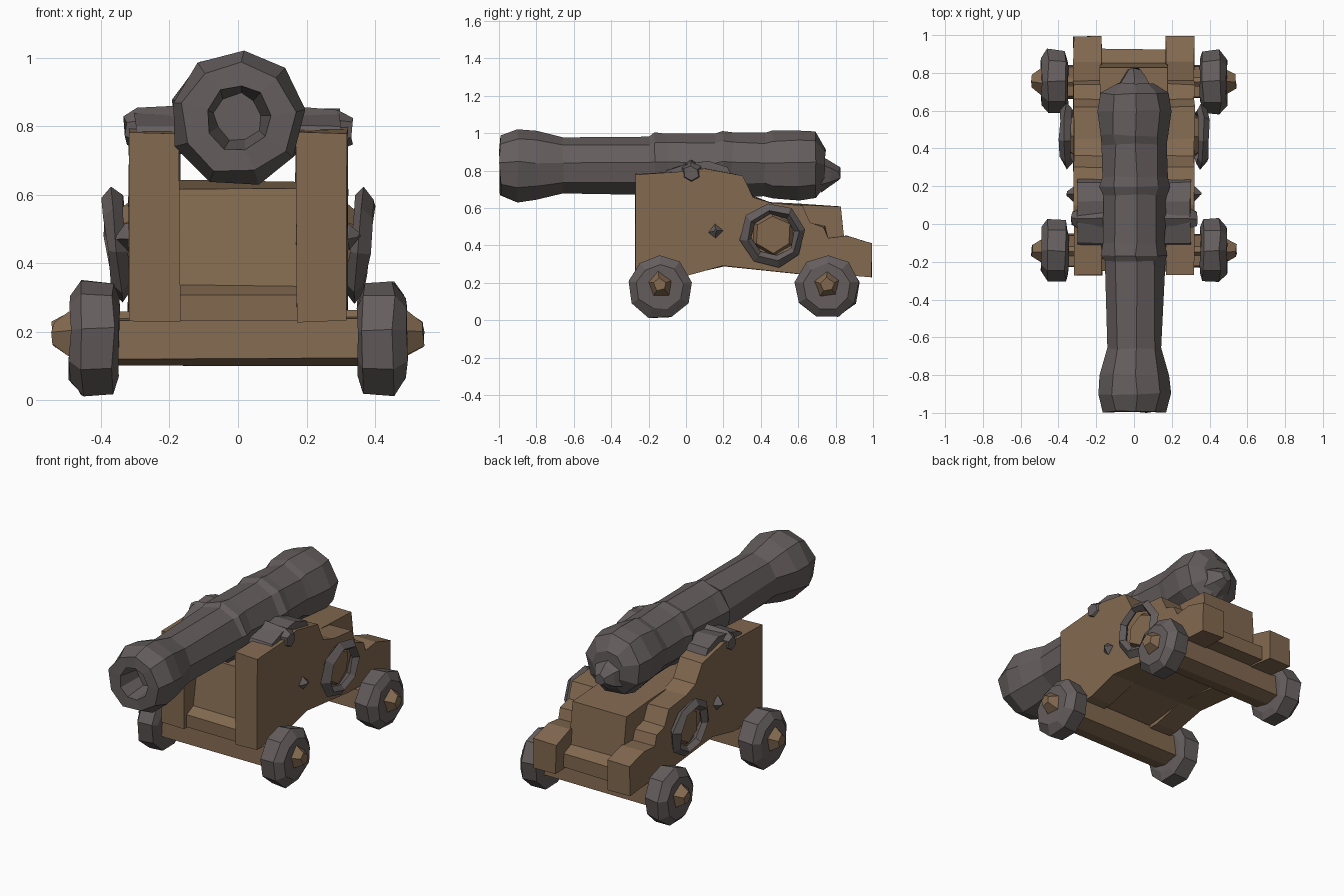
import bpy, bmesh, math, random
from mathutils import Vector

random.seed(4)
if "Cube" in bpy.data.objects:
    bpy.data.objects.remove(bpy.data.objects["Cube"], do_unlink=True)


def material(name, rgb):
    m = bpy.data.materials.new(name)
    m.use_nodes = True
    m.diffuse_color = (*rgb, 1)
    bsdf = m.node_tree.nodes["Principled BSDF"]
    bsdf.inputs["Base Color"].default_value = (*rgb, 1)
    bsdf.inputs["Roughness"].default_value = 0.9
    return m


IRON = material("dark iron", (0.130, 0.110, 0.110))
WOOD = material("brown wood", (0.225, 0.142, 0.080))


def finish(name, bm, mat, jitter=0):
    """Roughen the corners a little and make the object."""
    for v in bm.verts:
        v.co += Vector([random.uniform(-jitter, jitter) for _ in range(3)])
    bmesh.ops.recalc_face_normals(bm, faces=bm.faces)
    me = bpy.data.meshes.new(name)
    bm.to_mesh(me)
    bm.free()
    me.materials.append(mat)
    ob = bpy.data.objects.new(name, me)
    bpy.context.collection.objects.link(ob)
    return ob


def lathe(name, profile, centre, axis, mat, sides=8, turn=0.5, closed=False, jitter=0.006):
    """Spin (distance along axis, radius) points about an x or y axis."""
    bm = bmesh.new()
    rings = []
    for t, r in profile:
        ring = []
        for i in range(sides):
            a = (i + turn) * math.tau / sides
            u, w = r * math.cos(a), r * math.sin(a)
            p = (t, u, w) if axis == "x" else (u, t, w)
            ring.append(bm.verts.new(Vector(p) + Vector(centre)))
        rings.append(ring)
    pairs = list(zip(rings, rings[1:]))
    if closed:
        pairs.append((rings[-1], rings[0]))
    else:
        bm.faces.new(rings[0])
        bm.faces.new(rings[-1])
    for a, b in pairs:
        for i in range(sides):
            j = (i + 1) % sides
            bm.faces.new((a[i], a[j], b[j], b[i]))
    return finish(name, bm, mat, jitter)


def slab(name, outline, x0, x1, mat, jitter=0.004):
    """Extrude a (y, z) side outline from x0 to x1."""
    bm = bmesh.new()
    face = bm.faces.new([bm.verts.new((x0, y, z)) for y, z in outline])
    out = bmesh.ops.extrude_face_region(bm, geom=[face])
    for v in out["geom"]:
        if isinstance(v, bmesh.types.BMVert):
            v.co.x = x1
    return finish(name, bm, mat, jitter)


# Barrel: hollow bore, flared muzzle, reinforcing bands, rounded breech
lathe("barrel", [(-0.86, 0.07), (-0.995, 0.095), (-0.995, 0.165), (-0.9, 0.2),
                 (-0.8, 0.185), (-0.66, 0.15), (-0.2, 0.162), (-0.17, 0.18),
                 (-0.1, 0.168), (0.15, 0.172), (0.2, 0.188), (0.25, 0.175),
                 (0.42, 0.172), (0.47, 0.185), (0.6, 0.195), (0.69, 0.18),
                 (0.745, 0.1)],
      (0, 0, 0.825), "y", IRON, 9, 0.15)
lathe("breech_knob", [(0.72, 0.1), (0.77, 0.07), (0.82, 0.035)],
      (0, 0, 0.78), "y", IRON, 6)

# Carriage bed: front board, floor and rear ledge
slab("carriage_bed", [(-0.25, 0.23), (-0.25, 0.31), (-0.18, 0.335), (-0.13, 0.62),
                      (0.2, 0.64), (0.6, 0.62), (0.83, 0.605), (0.85, 0.36),
                      (0.925, 0.33), (0.925, 0.25), (0.6, 0.26), (0.2, 0.29)],
     -0.18, 0.18, WOOD)

cheek = [(-0.27, 0.23), (-0.27, 0.78), (-0.05, 0.79), (0.1, 0.815), (0.3, 0.77),
         (0.36, 0.66), (0.45, 0.63), (0.62, 0.61), (0.66, 0.52), (0.74, 0.5),
         (0.76, 0.44), (0.86, 0.45), (0.995, 0.41), (0.995, 0.23), (0.84, 0.24),
         (0.6, 0.25), (0.2, 0.29), (0, 0.24)]
wheel = [(-0.07, 0.12), (-0.055, 0.165), (0.035, 0.172), (0.07, 0.125)]

for side, label in ((1, "left"), (-1, "right")):
    # Stepped side cheek
    slab(label + "_cheek", cheek, side * 0.17, side * 0.32, WOOD)

    # Trunnion and the cap over it
    lathe(label + "_trunnion", [(side * 0.1, 0.07), (side * 0.29, 0.06), (side * 0.33, 0.04)],
          (0, 0.03, 0.79), "x", IRON, 6)
    slab(label + "_trunnion_cap", [(-0.12, 0.77), (-0.1, 0.8), (0, 0.835), (0.12, 0.85),
                                   (0.22, 0.82), (0.24, 0.77)],
         side * 0.14, side * 0.3, IRON)

    # Hanging ring over a wooden boss, leaning outward at the bottom
    ring = lathe(label + "_ring", [(-0.03, 0.14), (0, 0.115), (0.03, 0.14), (0, 0.175)],
                 (0, 0, 0), "x", IRON, 8, 0.2, True)
    ring.location = (side * 0.355, 0.465, 0.455)
    ring.rotation_euler = (0, side * 0.1, 0)
    lathe(label + "_ring_boss", [(side * 0.3, 0.13), (side * 0.345, 0.1)],
          (0, 0.465, 0.46), "x", WOOD, 6)

    # Small eye bolt in the cheek
    lathe(label + "_bolt", [(side * 0.3, 0.045), (side * 0.325, 0.04), (side * 0.355, 0.008)],
          (0, 0.16, 0.475), "x", IRON, 4, 0)

    # Wheels and tapered axle ends
    for y, place in ((-0.14, "front"), (0.755, "rear")):
        lathe(f"{place}_{label}_wheel", [(side * t, r) for t, r in wheel],
              (side * 0.42, y, 0.178), "x", IRON, 9, 0.25)
        lathe(f"{place}_{label}_axle_end", [(side * 0.3, 0.07), (side * 0.49, 0.07),
                                            (side * 0.54, 0.035)],
              (0, y, 0.19), "x", WOOD, 5, 0.3)

# Axle beams
for y, place in ((-0.14, "front"), (0.755, "rear")):
    slab(place + "_axle_beam", [(y - 0.09, 0.12), (y - 0.08, 0.235), (y + 0.08, 0.25),
                                (y + 0.09, 0.12), (y, 0.1)], -0.36, 0.36, WOOD)
